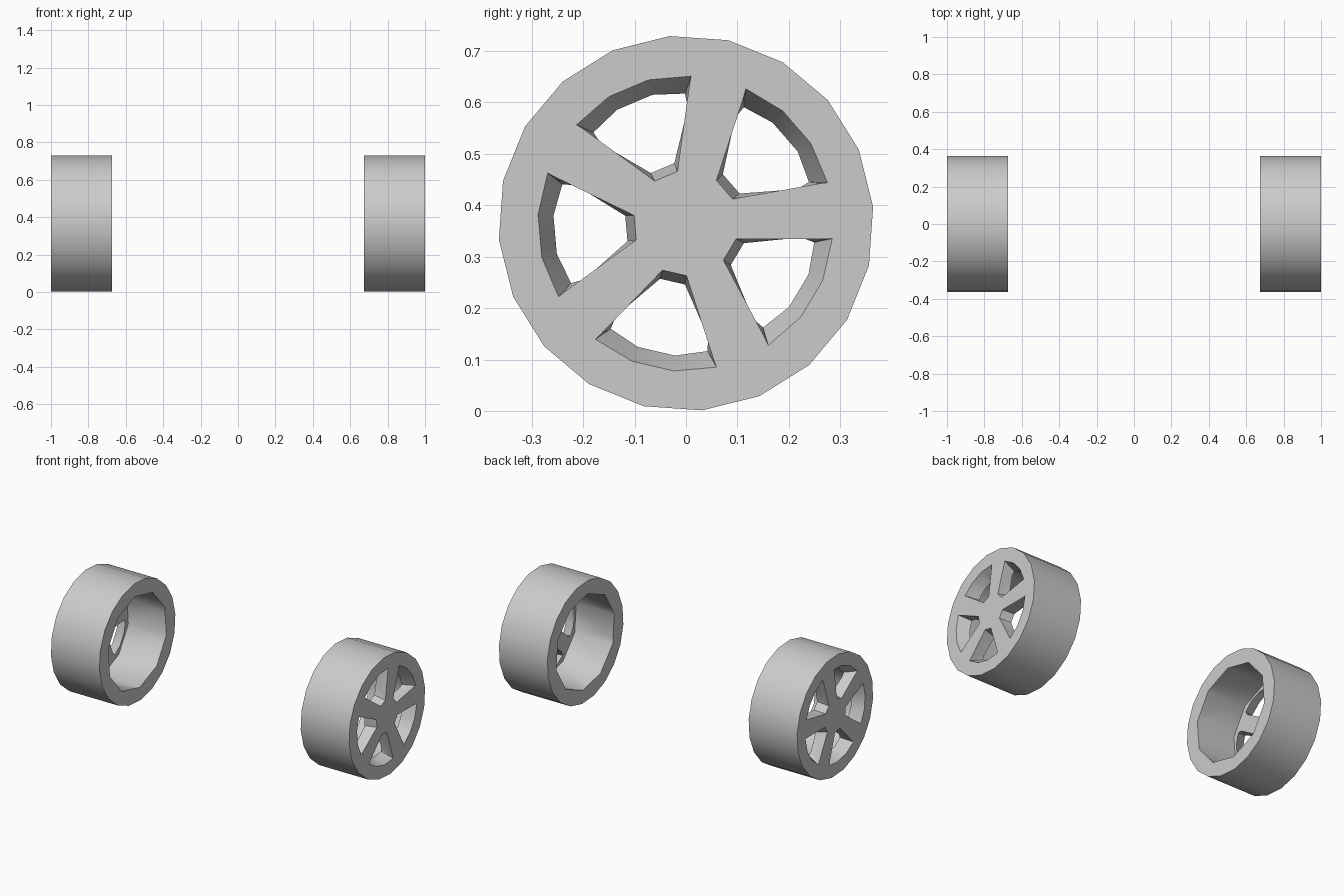
import bpy, bmesh
from math import cos, sin, radians

if "Cube" in bpy.data.objects:
    bpy.data.objects.remove(bpy.data.objects["Cube"])

R = 0.365            # wheel radius and axle height
TILT = 5             # rotation of the outer polygon, degrees


def ring(radius, sides, offset):
    return [(radius, offset + 360 * i / sides) for i in range(sides)]


def loft(name, sections):
    """Solid through polar sections [(x, [(radius, degrees), ...]), ...] around the axle."""
    bm = bmesh.new()
    loops = []
    for x, pts in sections:
        loops.append([bm.verts.new((x, r * cos(radians(a)), R + r * sin(radians(a))))
                      for r, a in pts])
    for lo, hi in zip(loops, loops[1:]):
        n = len(lo)
        for i in range(n):
            j = (i + 1) % n
            bm.faces.new((lo[i], lo[j], hi[j], hi[i]))
    bm.faces.new(loops[0])
    bm.faces.new(loops[-1])
    # triangulate twisted side quads only
    bmesh.ops.triangulate(bm, faces=[f for f in bm.faces if len(f.verts) == 4])
    bmesh.ops.recalc_face_normals(bm, faces=bm.faces)
    me = bpy.data.meshes.new(name)
    bm.to_mesh(me)
    bm.free()
    ob = bpy.data.objects.new(name, me)
    bpy.context.collection.objects.link(ob)
    return ob


# half outlines of a spoke opening: radius and angle from its middle line
FRONT = [(0.288, 8.3), (0.286, 25), (0.272, 24.5), (0.102, 13.5)]
BACK = [(0.258, 8.3), (0.252, 22.5), (0.226, 24), (0.119, 12)]


def outline(half, mid):
    return [(r, mid + a) for r, a in half] + [(r, mid - a) for r, a in reversed(half)]


def build_wheel(name, side):
    wheel = loft(name, [(side * 0.675, ring(R, 20, TILT)), (side * 1.0, ring(R, 20, TILT))])
    # hollow barrel, open towards the middle
    well = ring(0.285, 10, TILT + 18)
    cutters = [loft("barrel_cutter", [(side * 0.6, well), (side * 0.93, well)])]
    # five tapered openings between the spokes
    for k in range(5):
        mid = TILT + 36 + 72 * k
        f, b = outline(FRONT, mid), outline(BACK, mid)
        cutters.append(loft("opening_cutter", [(side * 0.9, b), (side * 0.93, b),
                                               (side * 1.0, f), (side * 1.03, f)]))
    bpy.ops.object.select_all(action='DESELECT')
    bpy.context.view_layer.objects.active = wheel
    wheel.select_set(True)
    for c in cutters:
        c.hide_render = True
        m = wheel.modifiers.new("cut", 'BOOLEAN')
        m.operation = 'DIFFERENCE'
        m.solver = 'EXACT'
        m.object = c
        bpy.ops.object.modifier_apply(modifier=m.name)
    for c in cutters:
        bpy.data.objects.remove(c, do_unlink=True)
    bpy.ops.object.shade_smooth_by_angle(angle=radians(37))


# mirrored pair of wheels
build_wheel("right_wheel", 1)
build_wheel("left_wheel", -1)
